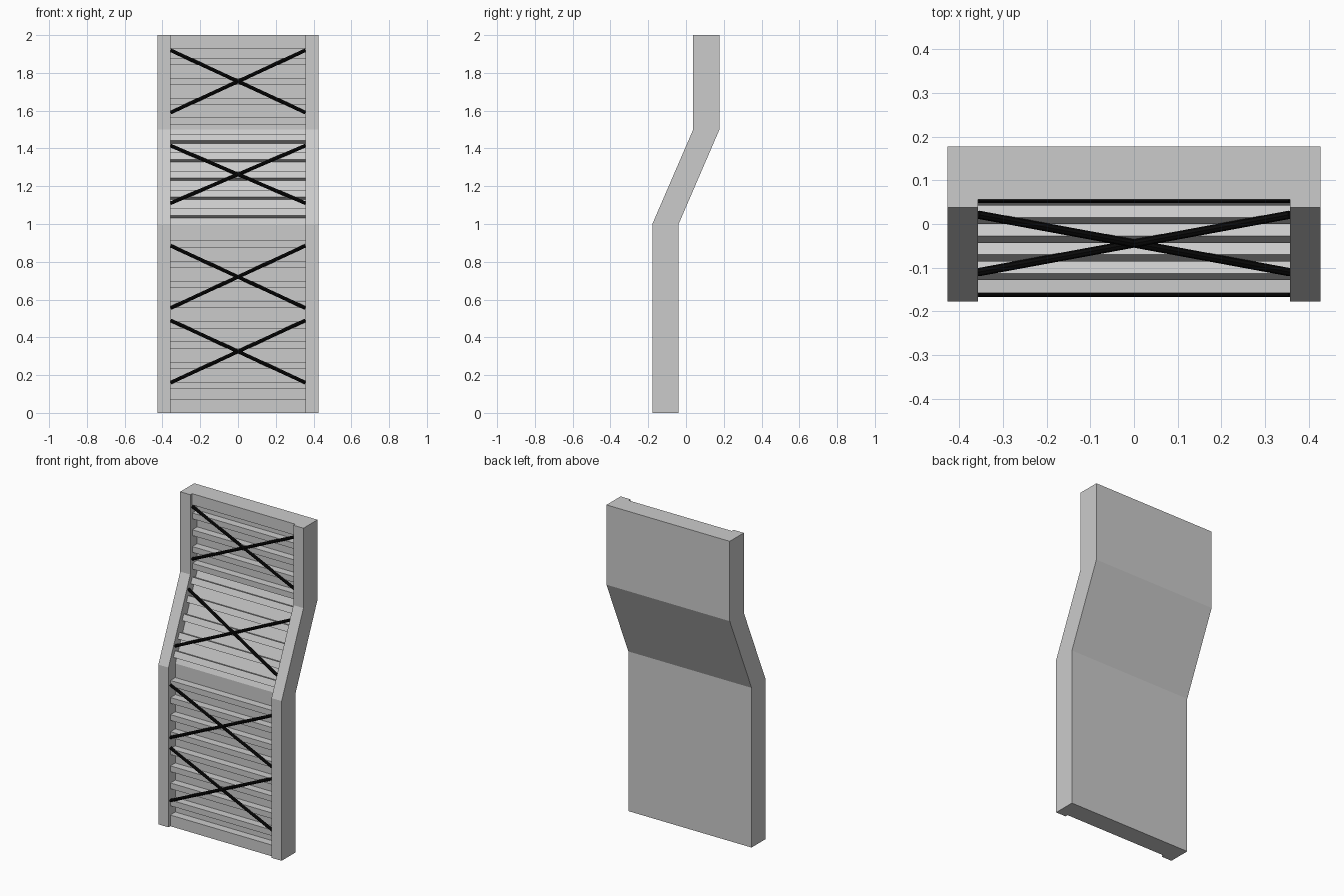
import bpy, bmesh, math
from mathutils import Vector, Matrix

cube = bpy.data.objects.get("Cube")
if cube:
    bpy.data.objects.remove(cube, do_unlink=True)


def material(name, value):
    m = bpy.data.materials.new(name)
    m.use_nodes = True
    colour = (value, value, value, 1)
    m.diffuse_color = colour
    m.node_tree.nodes["Principled BSDF"].inputs["Base Color"].default_value = colour
    return m


GREY = material("light grey", 0.6)
BLACK = material("black", 0.003)

# Front line of the side rails, as (y, z)
FRONT = [(-0.178, 0), (-0.178, 1), (0.038, 1.5), (0.038, 2)]
DEPTH = 0.139      # rail depth
INNER = 0.357      # half width between the rails
OUTER = 0.427


def front_y(z):
    return -0.178 + 0.216 * min(max((z - 1) / 0.5, 0), 1)


def finish(name, bm, mat):
    bmesh.ops.recalc_face_normals(bm, faces=bm.faces[:])
    mesh = bpy.data.meshes.new(name)
    bm.to_mesh(mesh)
    bm.free()
    mesh.materials.append(mat)
    ob = bpy.data.objects.new(name, mesh)
    bpy.context.collection.objects.link(ob)
    return ob


def prism(name, profile, x0, x1, mat=GREY):
    """Extrude a (y, z) outline along x."""
    bm = bmesh.new()
    a = [bm.verts.new((x0, y, z)) for y, z in profile]
    b = [bm.verts.new((x1, y, z)) for y, z in profile]
    bm.faces.new(a)
    bm.faces.new(b[::-1])
    n = len(a)
    for i in range(n):
        j = (i + 1) % n
        bm.faces.new((a[i], b[i], b[j], a[j]))
    return finish(name, bm, mat)


def cranked(inset):
    """Outline of the bent slab, its front set back by inset."""
    return ([(y + inset, z) for y, z in FRONT]
            + [(y + DEPTH, z) for y, z in reversed(FRONT)])


def slat(name, z, height, inset, slope=False):
    """Cross bar standing on the back panel, square to it."""
    d = Vector((0.216, 0.5)).normalized() if slope else Vector((0, 1))
    back = Vector((d.y, -d.x))
    p = Vector((front_y(z) + inset, z))
    h = d * height / d.y / 2
    deep = back * 0.06
    prism(name, [p - h, p + h, p + h + deep, p - h + deep], -INNER, INNER)


def rod(name, a, b, radius=0.0095):
    a, b = Vector(a), Vector(b)
    bm = bmesh.new()
    turn = (b - a).to_track_quat('Z', 'Y').to_matrix().to_4x4()
    bmesh.ops.create_cone(bm, cap_ends=True, segments=8, radius1=radius,
                          radius2=radius, depth=(b - a).length,
                          matrix=Matrix.Translation((a + b) / 2) @ turn)
    finish(name, bm, BLACK)


# Side rails and back panel
prism("left_rail", cranked(0), INNER, OUTER)
prism("right_rail", cranked(0), -OUTER, -INNER)
prism("back_panel", cranked(0.068), -INNER, INNER)

# End bands
slat("bottom_band", 0.035, 0.07, 0.018)
slat("top_band", 1.965, 0.07, 0.018)

# Slats of the lower, sloping and upper sections
for i in range(8):
    slat(f"lower_slat_{i + 1}", 0.145 + 0.107 * i, 0.036, 0.02)
for i in range(5):
    slat(f"slope_slat_{i + 1}", 1.063 + 0.099 * i, 0.036, 0.03, True)
for i in range(4):
    slat(f"upper_slat_{i + 1}", 1.545 + 0.105 * i, 0.036, 0.02)

# Crossed braces
for i, (low, high) in enumerate([(0.16, 0.49), (0.555, 0.885), (1.11, 1.415), (1.59, 1.92)]):
    for side, sx in (("rising", 1), ("falling", -1)):
        rod(f"brace_{side}_{i + 1}",
            (-sx * INNER, front_y(low) + 0.02, low),
            (sx * INNER, front_y(high) + 0.02, high))
